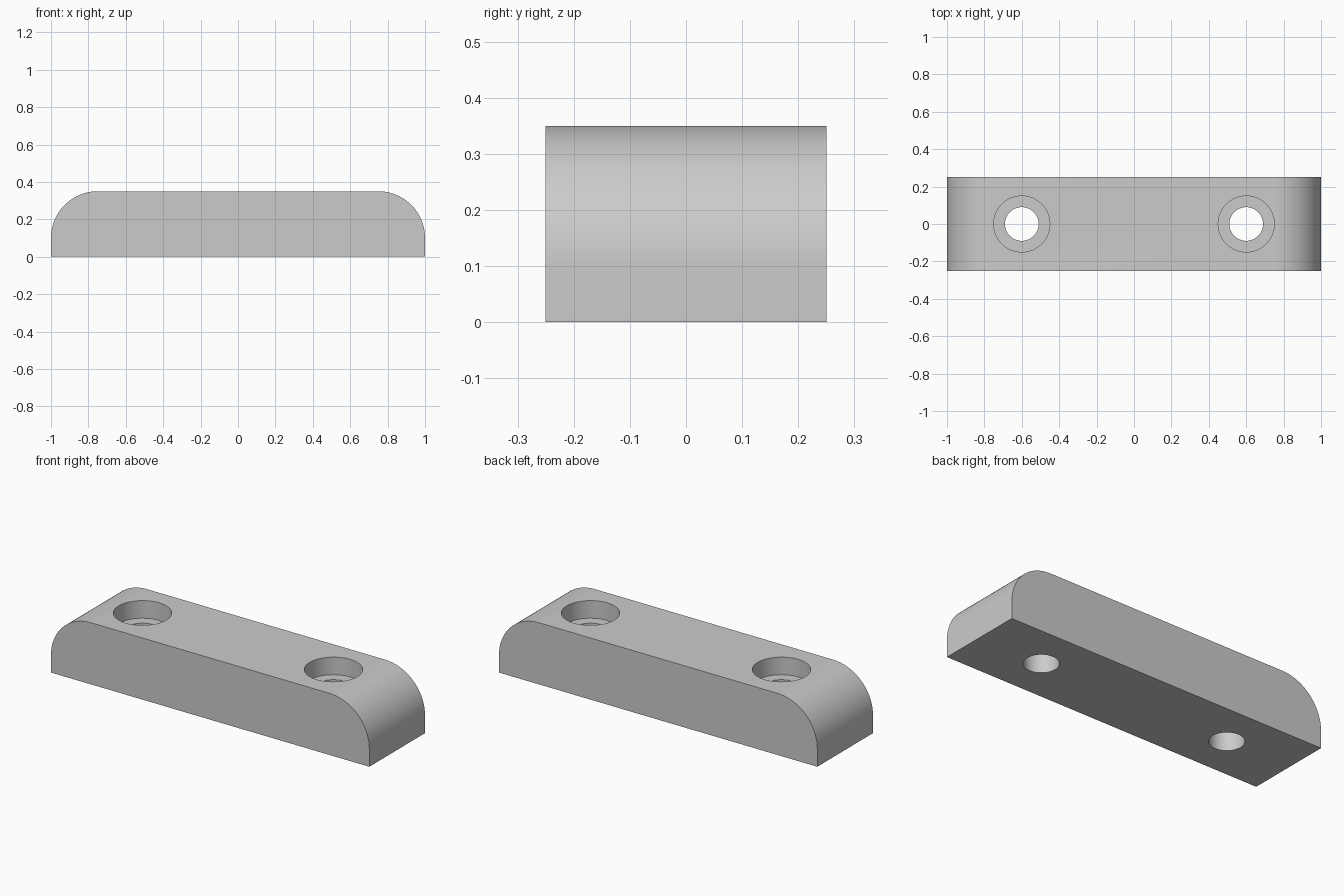
import bpy
import bmesh
import math
from mathutils import Matrix, Vector

cube = bpy.data.objects.get("Cube")
if cube:
    bpy.data.objects.remove(cube)

LENGTH, WIDTH, HEIGHT = 2.0, 0.5, 0.35
END_RADIUS = 0.25
HOLE_X, HOLE_RADIUS = 0.6, 0.09
BORE_RADIUS, BORE_DEPTH = 0.15, 0.1

grey = bpy.data.materials.new("plain grey")
grey.use_nodes = True
colour = (0.6, 0.6, 0.6, 1)
grey.diffuse_color = colour
grey.node_tree.nodes["Principled BSDF"].inputs["Base Color"].default_value = colour


def add_object(name, bm):
    bmesh.ops.recalc_face_normals(bm, faces=bm.faces)
    mesh = bpy.data.meshes.new(name)
    bm.to_mesh(mesh)
    bm.free()
    mesh.materials.append(grey)
    obj = bpy.data.objects.new(name, mesh)
    bpy.context.collection.objects.link(obj)
    return obj


# Bar with its two upper ends rounded over
bm = bmesh.new()
bmesh.ops.create_cube(bm, size=1, matrix=Matrix.Translation((0, 0, HEIGHT / 2))
                      @ Matrix.Diagonal((LENGTH, WIDTH, HEIGHT, 1)))
top_ends = [e for e in bm.edges
            if all(v.co.z > HEIGHT / 2 for v in e.verts)
            and e.verts[0].co.x * e.verts[1].co.x > 0
            and abs(e.verts[0].co.x - e.verts[1].co.x) < 0.01]
bmesh.ops.bevel(bm, geom=top_ends, offset=END_RADIUS, segments=24,
                profile=0.5, affect='EDGES')
bar = add_object("mounting_bar", bm)


def stepped_cutter(name, x):
    """Revolve the profile of a through hole with a wide flat recess."""
    floor = HEIGHT - BORE_DEPTH
    profile = [(0, -0.1), (HOLE_RADIUS, -0.1), (HOLE_RADIUS, floor),
               (BORE_RADIUS, floor), (BORE_RADIUS, HEIGHT + 0.1), (0, HEIGHT + 0.1)]
    bm = bmesh.new()
    verts = [bm.verts.new((x + r, 0, z)) for r, z in profile]
    edges = [bm.edges.new(pair) for pair in zip(verts, verts[1:])]
    bmesh.ops.spin(bm, geom=verts + edges, cent=Vector((x, 0, 0)), axis=(0, 0, 1),
                   angle=math.tau, steps=64, use_merge=True)
    bmesh.ops.remove_doubles(bm, verts=bm.verts, dist=0.0001)
    cutter = add_object(name, bm)
    cutter.hide_render = True
    return cutter


# Counterbored screw holes, mirrored left and right
bpy.context.view_layer.objects.active = bar
for side, x in (("left", HOLE_X), ("right", -HOLE_X)):
    cutter = stepped_cutter(side + "_hole_cutter", x)
    cut = bar.modifiers.new(side + "_hole", 'BOOLEAN')
    cut.operation = 'DIFFERENCE'
    cut.solver = 'EXACT'
    cut.object = cutter
    bpy.ops.object.modifier_apply(modifier=cut.name)
    bpy.data.objects.remove(cutter)

# Smooth the round surfaces and keep the rims crisp
bpy.ops.object.select_all(action='DESELECT')
bar.select_set(True)
bpy.ops.object.shade_smooth_by_angle(angle=math.radians(30))
